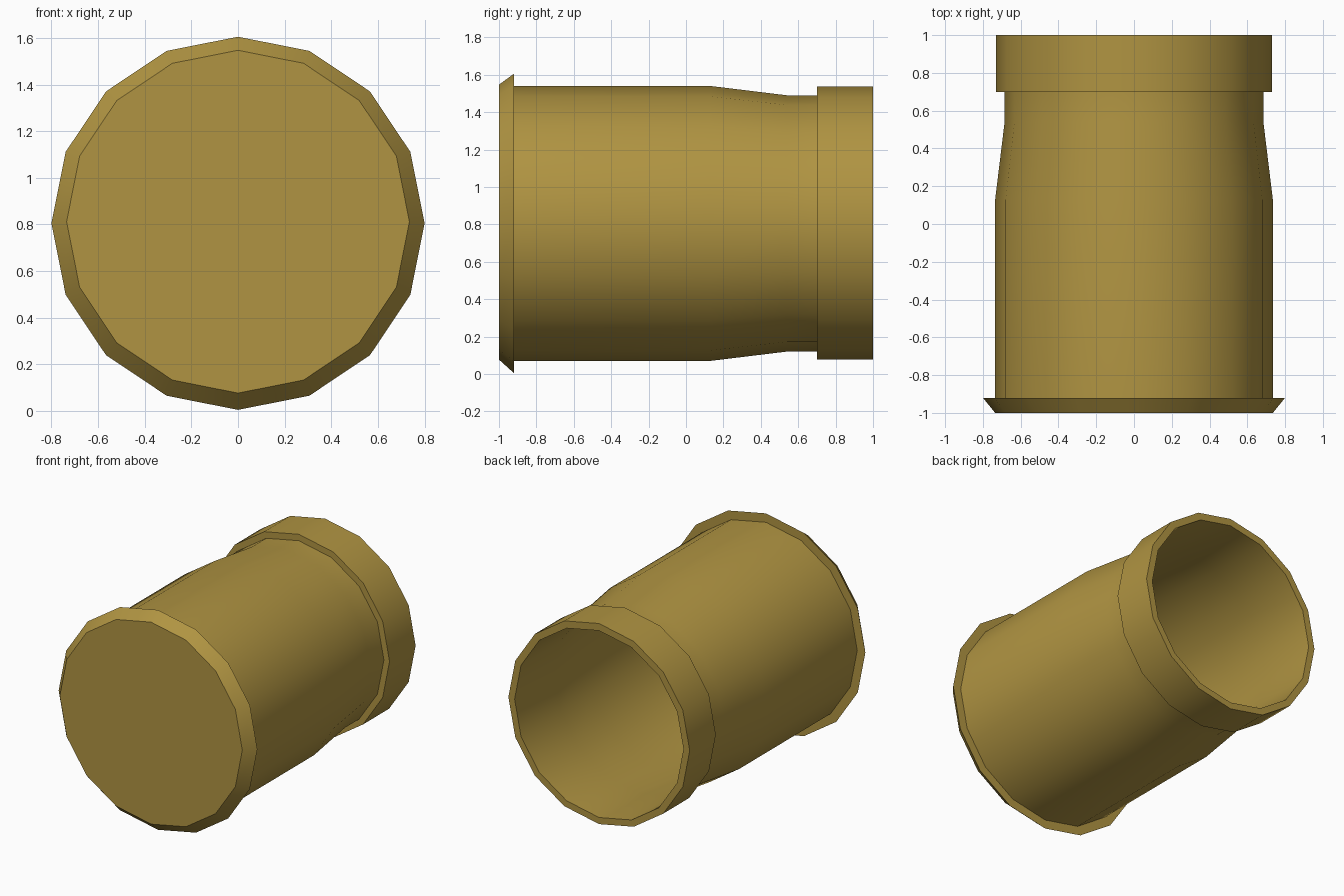
import bpy, bmesh, math

if "Cube" in bpy.data.objects:
    bpy.data.objects.remove(bpy.data.objects["Cube"])

brass = bpy.data.materials.new("brass")
brass.diffuse_color = (0.434, 0.296, 0.054, 1)
brass.use_nodes = True
brass.node_tree.nodes["Principled BSDF"].inputs["Base Color"].default_value = brass.diffuse_color
SIDES = 16


def lathe(name, profile):
    """Revolve (radius, y, centre z) points about the y axis; close ends of zero radius."""
    bm = bmesh.new()
    rings = []
    for r, y, zc in profile:
        if r == 0:
            rings.append([bm.verts.new((0, y, zc))])
            continue
        ring = []
        for i in range(SIDES):
            a = 2 * math.pi * i / SIDES
            ring.append(bm.verts.new((r * math.cos(a), y, zc + r * math.sin(a))))
        rings.append(ring)
    for a, b in zip(rings, rings[1:]):
        for i in range(SIDES):
            j = (i + 1) % SIDES
            if len(a) == 1:
                bm.faces.new((a[0], b[i], b[j]))
            elif len(b) == 1:
                bm.faces.new((a[i], b[0], a[j]))
            else:
                bm.faces.new((a[i], b[i], b[j], a[j]))
    bmesh.ops.recalc_face_normals(bm, faces=bm.faces)
    mesh = bpy.data.meshes.new(name)
    bm.to_mesh(mesh)
    bm.free()
    ob = bpy.data.objects.new(name, mesh)
    bpy.context.collection.objects.link(ob)
    mesh.materials.append(brass)
    bpy.context.view_layer.objects.active = ob
    ob.select_set(True)
    bpy.ops.object.shade_smooth_by_angle(angle=math.radians(30))
    ob.select_set(False)
    return ob


Z = 0.805
# Hollow cup: closed flared base, straight body, tapered neck, thick collar, open mouth
lathe("canister", [
    (0, -1, 0.812), (0.735, -1, 0.812), (0.80, -0.92, Z), (0.735, -0.92, Z),
    (0.735, 0.13, Z), (0.685, 0.54, Z), (0.685, 0.70, Z),
    (0.73, 0.70, Z + 0.002), (0.73, 1, Z + 0.002),
    (0.68, 1, Z), (0.68, 0.54, Z), (0.73, 0.13, Z), (0.73, -0.99, Z), (0, -0.99, Z),
])
